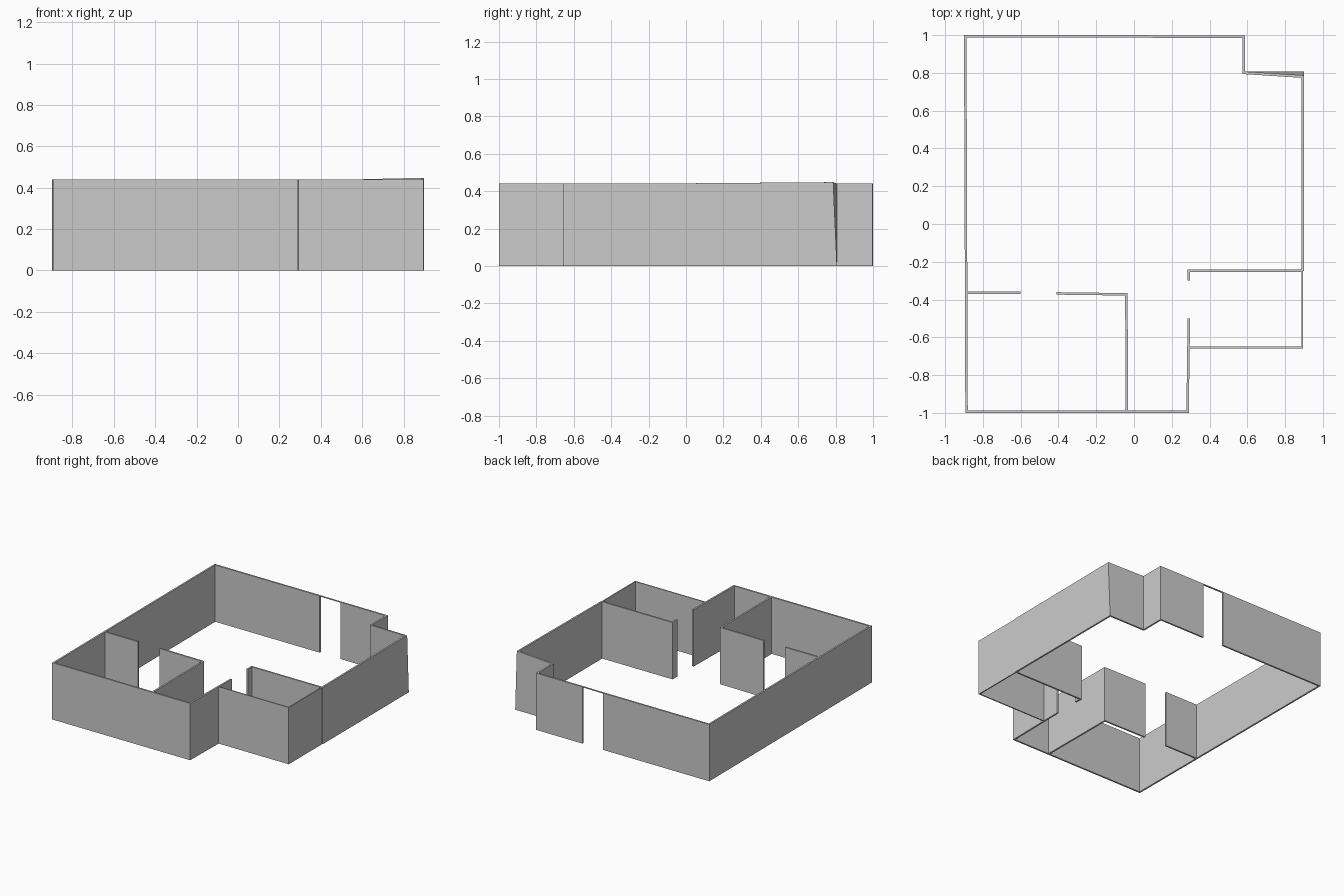
import bpy
import bmesh
from mathutils import Vector

cube = bpy.data.objects.get("Cube")
if cube:
    bpy.data.objects.remove(cube, do_unlink=True)

HEIGHT = 0.44
THICK = 0.013

plaster = bpy.data.materials.new("grey_plaster")
plaster.use_nodes = True
grey = (0.6, 0.6, 0.6, 1)
plaster.diffuse_color = grey
plaster.node_tree.nodes["Principled BSDF"].inputs["Base Color"].default_value = grey


def offset_path(path, t):
    """Mitred parallel of an open path, t to the left of travel."""
    dirs = [(b - a).normalized() for a, b in zip(path, path[1:])]
    result = []
    for i, p in enumerate(path):
        d0, d1 = dirs[max(i - 1, 0)], dirs[min(i, len(dirs) - 1)]
        n0, n1 = Vector((-d0.y, d0.x)), Vector((-d1.y, d1.x))
        result.append(p + (n0 + n1) * (t / (1 + n0.dot(n1))))
    return result


def wall(name, points, t=THICK, bottom=0.0):
    """Solid wall run along a plan path; returns the object."""
    path = [Vector(p) for p in points]
    inner = offset_path(path, t)
    bm = bmesh.new()
    rings = []
    for p, q in zip(path, inner):
        rings.append([bm.verts.new((v.x, v.y, z)) for v, z in
                      ((p, bottom), (q, bottom), (q, HEIGHT), (p, HEIGHT))])
    for a, b in zip(rings, rings[1:]):
        for i in range(4):
            j = (i + 1) % 4
            bm.faces.new((a[i], a[j], b[j], b[i]))
    bm.faces.new(rings[0])
    bm.faces.new(rings[-1])
    bmesh.ops.recalc_face_normals(bm, faces=bm.faces)
    mesh = bpy.data.meshes.new(name)
    bm.to_mesh(mesh)
    bm.free()
    mesh.materials.append(plaster)
    obj = bpy.data.objects.new(name, mesh)
    bpy.context.collection.objects.link(obj)
    return obj


# Outer shell: back, right and front sides, ending at the small room's doorway
wall("main_outer_wall", [(0.01, 1), (-0.9, 1), (-0.893, -1), (0.29, -1), (0.297, -0.5)])

# Outer shell: left side with the notched back corner
side = wall("left_outer_wall", [(0.9, -0.25), (0.9, 0.807), (0.588, 0.807),
                                (0.588, 0.997), (0.19, 0.998)])
# The back corner leans inward and rises a little at its top
for v in side.data.vertices:
    if v.co.x > 0.85 and v.co.y > 0.7 and v.co.z > 0.4:
        v.co.y -= 0.02
        v.co.z += 0.008

# Thin strip over the back doorway
wall("back_door_lintel", [(0.19, 0.998), (0.01, 1)], bottom=HEIGHT - 0.004)

# Small room that projects on the left
wall("small_room_outer_wall", [(0.295, -0.658), (0.896, -0.658), (0.896, -0.243)], t=0.009)
wall("small_room_inner_wall", [(0.284, -0.3), (0.284, -0.24), (0.89, -0.24)], t=-THICK)

# Front room partitions on either side of its doorway
wall("front_room_short_wall", [(-0.89, -0.37), (-0.6, -0.37)])
wall("front_room_corner_wall", [(-0.41, -0.361), (-0.034, -0.366), (-0.031, -0.99)], t=-THICK)
